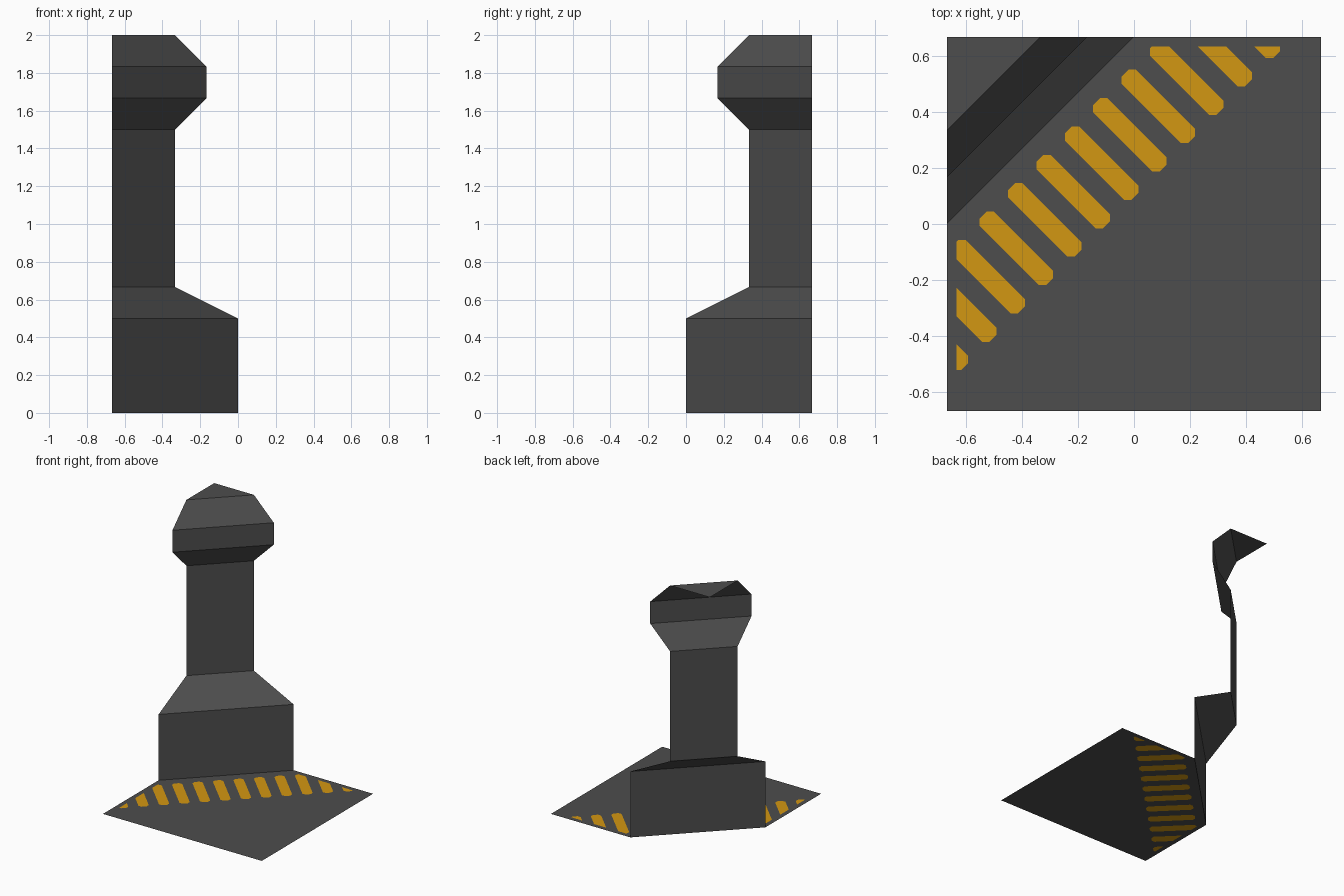
import bpy, bmesh, math
from mathutils import Vector

if "Cube" in bpy.data.objects:
    bpy.data.objects.remove(bpy.data.objects["Cube"])

E = 2 / 3            # half width of the square footprint
R = math.sqrt(2)
U = Vector((1, 1, 0)) / R     # along the diagonal wall
V = Vector((1, -1, 0)) / R    # away from the wall


def material(name, rgb):
    m = bpy.data.materials.new(name)
    m.diffuse_color = (*rgb, 1)
    m.use_nodes = True
    m.node_tree.nodes["Principled BSDF"].inputs["Base Color"].default_value = m.diffuse_color
    return m


grey = material("dark grey", (0.075, 0.075, 0.075))
yellow = material("hazard yellow", (0.65, 0.31, 0.006))


def make_object(name, bm, mats):
    me = bpy.data.meshes.new(name)
    bm.to_mesh(me)
    bm.free()
    for m in mats:
        me.materials.append(m)
    ob = bpy.data.objects.new(name, me)
    bpy.context.collection.objects.link(ob)
    return ob


# Corner wall: (reach from the corner, height) profile swept across the diagonal
profile = [(E, 0), (E, 0.5), (1/3, 2/3), (1/3, 1.5), (0.5, 5/3), (0.5, 11/6), (1/3, 2)]
bm = bmesh.new()
rows = [(bm.verts.new((-E, E - r, z)), bm.verts.new((-E + r, E, z))) for r, z in profile]
for (a, b), (c, d) in zip(rows, rows[1:]):
    bm.faces.new((a, b, d, c))
# Triangular cap running back into the corner
bm.faces.new((rows[-1][0], rows[-1][1], bm.verts.new((-E, E, 2))))
make_object("corner_wall", bm, [grey])

# Floor: square with the wall's corner cut away
bm = bmesh.new()
bm.faces.new([bm.verts.new((x, y, 0)) for x, y in
              [(-E, -E), (E, -E), (E, E), (0, E), (-E, 0)]])


def cut(point, normal, faces=None):
    faces = list(bm.faces) if faces is None else faces
    geom = set(faces)
    for f in faces:
        geom.update(f.edges)
        geom.update(f.verts)
    bmesh.ops.bisect_plane(bm, geom=list(geom), plane_co=point, plane_no=normal, dist=1e-5)


# Hazard stripes cut into the floor
V0, V1, STEP, HALF, CH, EDGE = -0.402, -0.068, 0.143, 0.036, 0.018, 0.632
centres = [STEP * (i + 0.5) for i in range(-6, 6)]
cut(V * V0, V)
cut(V * V1, V)
cut(Vector((-EDGE, 0, 0)), Vector((1, 0, 0)))
cut(Vector((0, EDGE, 0)), Vector((0, 1, 0)))
for c in centres:
    cut(U * (c - HALF), U)
    cut(U * (c + HALF), U)


def in_stripe(f, c):
    p = f.calc_center_median()
    return (abs(p.dot(U) - c) < HALF and V0 < p.dot(V) < V1
            and p.x > -EDGE and p.y < EDGE)


def clipped_corner(f, c):
    p = f.calc_center_median()
    du = HALF - abs(p.dot(U) - c)
    dv = min(p.dot(V) - V0, V1 - p.dot(V))
    return du + dv < CH


# Clip the stripe corners, then paint what is left
for c in centres:
    for su in (-1, 1):
        for v, sv in ((V0, -1), (V1, 1)):
            point = U * (c + su * (HALF - CH)) + V * v
            cut(point, (U * su + V * sv).normalized(),
                [f for f in bm.faces if in_stripe(f, c)])
for f in bm.faces:
    f.material_index = int(any(in_stripe(f, c) and not clipped_corner(f, c) for c in centres))
make_object("floor_plate", bm, [grey, yellow])
